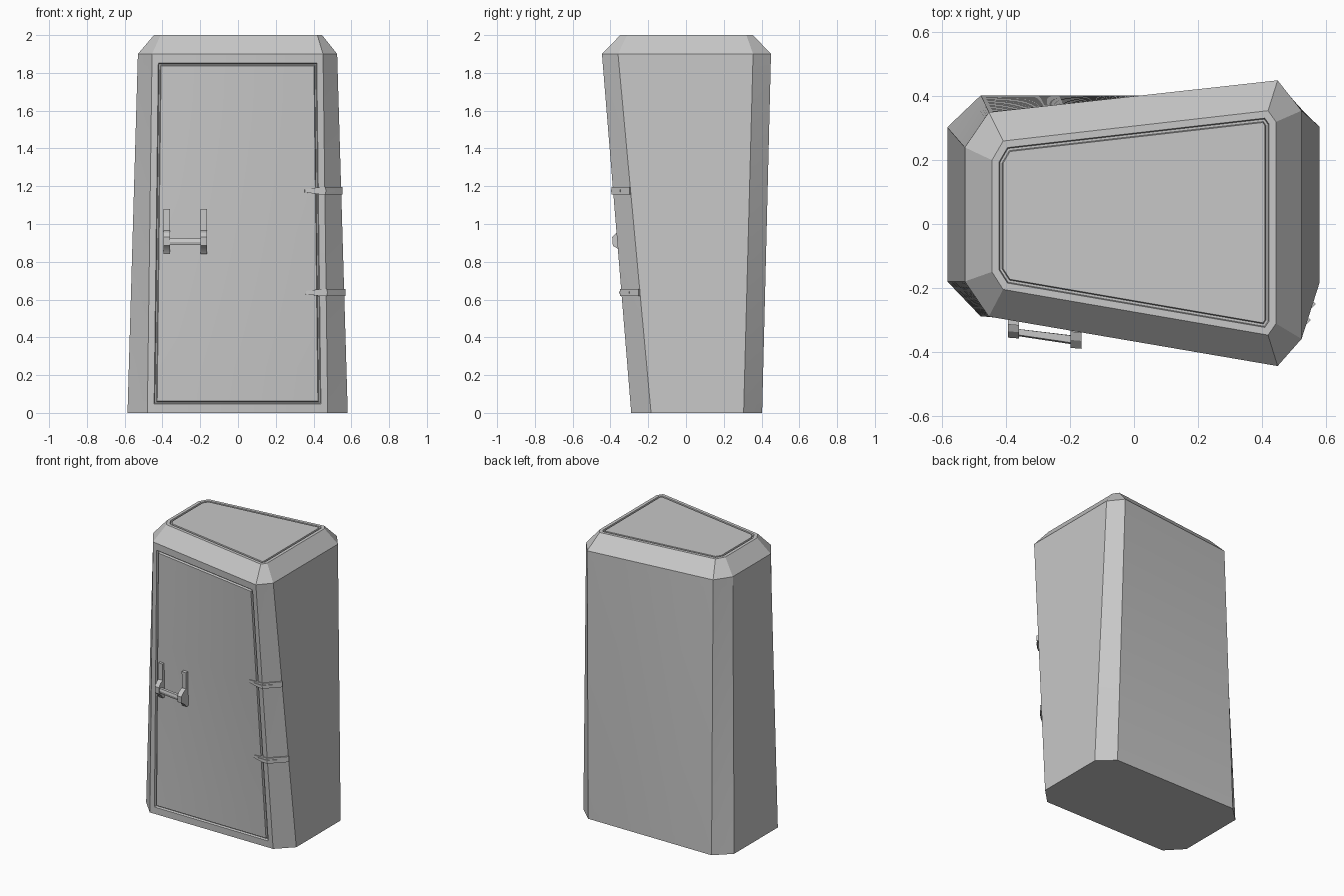
import bpy, bmesh
from mathutils import Vector

cube = bpy.data.objects.get("Cube")
if cube:
    bpy.data.objects.remove(cube, do_unlink=True)

grey = bpy.data.materials.new("plain_grey")
grey.use_nodes = True
grey.diffuse_color = (0.57, 0.57, 0.57, 1)
grey.node_tree.nodes["Principled BSDF"].inputs["Base Color"].default_value = (0.57, 0.57, 0.57, 1)

SHOULDER, TOP = 1.9, 2.0


def ring(z, points):
    return [Vector((x, y, z)) for x, y in points]


# Body outlines, counterclockwise from the front edge
base = ring(0, [(-.48, -.29), (.475, -.29), (.581, -.185), (.581, .305),
                (.475, .403), (-.48, .403), (-.585, .303), (-.585, -.18)])
shoulder = ring(SHOULDER, [(-.455, -.29), (.45, -.445), (.525, -.36), (.525, .355),
                           (.45, .45), (-.455, .35), (-.53, .24), (-.53, -.18)])
crown = ring(TOP, [(-.41, -.205), (.42, -.348), (.445, -.312), (.445, .32),
                   (.42, .355), (-.41, .26), (-.445, .2), (-.445, -.15)])


def surf(i, u, v):
    j = (i + 1) % 8
    return base[i].lerp(base[j], u).lerp(shoulder[i].lerp(shoulder[j], u), v)


def finish(name, bm):
    bmesh.ops.recalc_face_normals(bm, faces=bm.faces)
    mesh = bpy.data.meshes.new(name)
    bm.to_mesh(mesh)
    bm.free()
    mesh.materials.append(grey)
    obj = bpy.data.objects.new(name, mesh)
    bpy.context.collection.objects.link(obj)
    bpy.ops.object.select_all(action='DESELECT')
    obj.select_set(True)
    bpy.context.view_layer.objects.active = obj
    bpy.ops.object.shade_smooth_by_angle(angle=0.4)


def loft(name, sections, cap_start=True):
    bm = bmesh.new()
    rows = [[bm.verts.new(p) for p in s] for s in sections]
    n = len(rows[0])
    for a, b in zip(rows, rows[1:]):
        for k in range(n):
            bm.faces.new((a[k], a[(k + 1) % n], b[(k + 1) % n], b[k]))
    if cap_start:
        bm.faces.new(rows[0])
    bm.faces.new(rows[-1])
    finish(name, bm)


def grooved_steps(start, width, wall, count):
    """Steps from 0 to 1 with a narrow slot near both ends."""
    near = [0, start, start + wall, start + width - wall, start + width]
    a = near[-1]
    inner = [a + (1 - 2 * a) * k / count for k in range(1, count)]
    return near + inner + [1 - t for t in reversed(near)]


# Body walls with a door seam sunk into the twisted front
bm = bmesh.new()
front_us = grooved_steps(.037, .017, .005, 8)
vs = grooved_steps(.025, .008, .0025, 10)
for i in range(8):
    us = front_us if i == 0 else [k / 4 for k in range(5)]
    rows = []
    for b, v in enumerate(vs):
        row = []
        for a, u in enumerate(us):
            p = surf(i, u, v)
            inward = min(a, len(us) - 1 - a, b, len(vs) - 1 - b)
            if i == 0 and inward in (2, 3):
                p.y += .014
            row.append(bm.verts.new(p))
        rows.append(row)
    for r, s in zip(rows, rows[1:]):
        for k in range(len(us) - 1):
            bm.faces.new((r[k], r[k + 1], s[k + 1], s[k]))
bmesh.ops.remove_doubles(bm, verts=bm.verts, dist=.0002)
rim = [e for e in bm.edges if e.is_boundary and all(v.co.z < .001 for v in e.verts)]
bmesh.ops.contextual_create(bm, geom=rim)
finish("cabinet_body", bm)


# Sloped roof with a slot around its flat panel
def shrink(outline, distance, drop):
    """Move every side of the outline inward by the same distance."""
    result = []
    for k, p in enumerate(outline):
        before = (p - outline[k - 1]).normalized()
        after = (outline[(k + 1) % 8] - p).normalized()
        m = Vector((-before.y - after.y, before.x + after.x, 0))
        result.append(p + m * (2 * distance / m.length_squared) - Vector((0, 0, drop)))
    return result


slot = [shrink(crown, d, drop) for d, drop in
        ((.022, 0), (.025, .012), (.032, .012), (.035, 0))]
loft("cabinet_roof", [shoulder, crown] + slot, cap_start=False)


# Hinges wrap from the door around the front corner
def hinge(name, z):
    spots = [(0, .885, .009), (0, .93, .014), (0, .97, .019), (0, 1, .019),
             (1, .5, .019), (1, 1, .019)]
    strap, rib = [], []
    for k, (side, u, half) in enumerate(spots):
        p = surf(side, u, z / SHOULDER)
        out = Vector((.15, -1, 0)) if side == 0 else Vector((.75, -.66, 0))
        if k == 3:
            out = Vector((.45, -.8, 0))

        def section(h, depth):
            return [p + out * d + Vector((0, 0, s)) for d, s in
                    ((-.015, -h), (depth, -h), (depth, h), (-.015, h))]
        strap.append(section(half, .01 if k else .006))
        if 0 < k < 5:
            rib.append(section(.006, .015))
    loft(name + "_strap", strap)
    loft(name + "_rib", rib)


hinge("upper_hinge", 1.176)
hinge("lower_hinge", .637)


# Door handle: two brackets joined by a grip bar
def front_point(x, z, out):
    v = z / SHOULDER
    a, b = surf(0, 0, v), surf(0, 1, v)
    p = a.lerp(b, (x - a.x) / (b.x - a.x))
    return Vector((x, p.y - out, z))


bracket = [(-.02, .84), (.018, .84), (.03, .862), (.058, .885), (.06, .93),
           (.04, .955), (.018, .965), (.018, 1.08), (-.02, 1.08)]
ends = (("right_bracket", -.378, 1), ("left_bracket", -.182, 1.27))
for name, x, reach in ends:
    loft("handle_" + name, [[front_point(x + dx, z, out * reach) for out, z in bracket]
                            for dx in (-.017, .017)])
bar = [(.03, .888), (.048, .888), (.052, .905), (.048, .922), (.03, .922)]
loft("handle_grip", [[front_point(x, z, out * reach) for out, z in bar]
                     for name, x, reach in ends])
